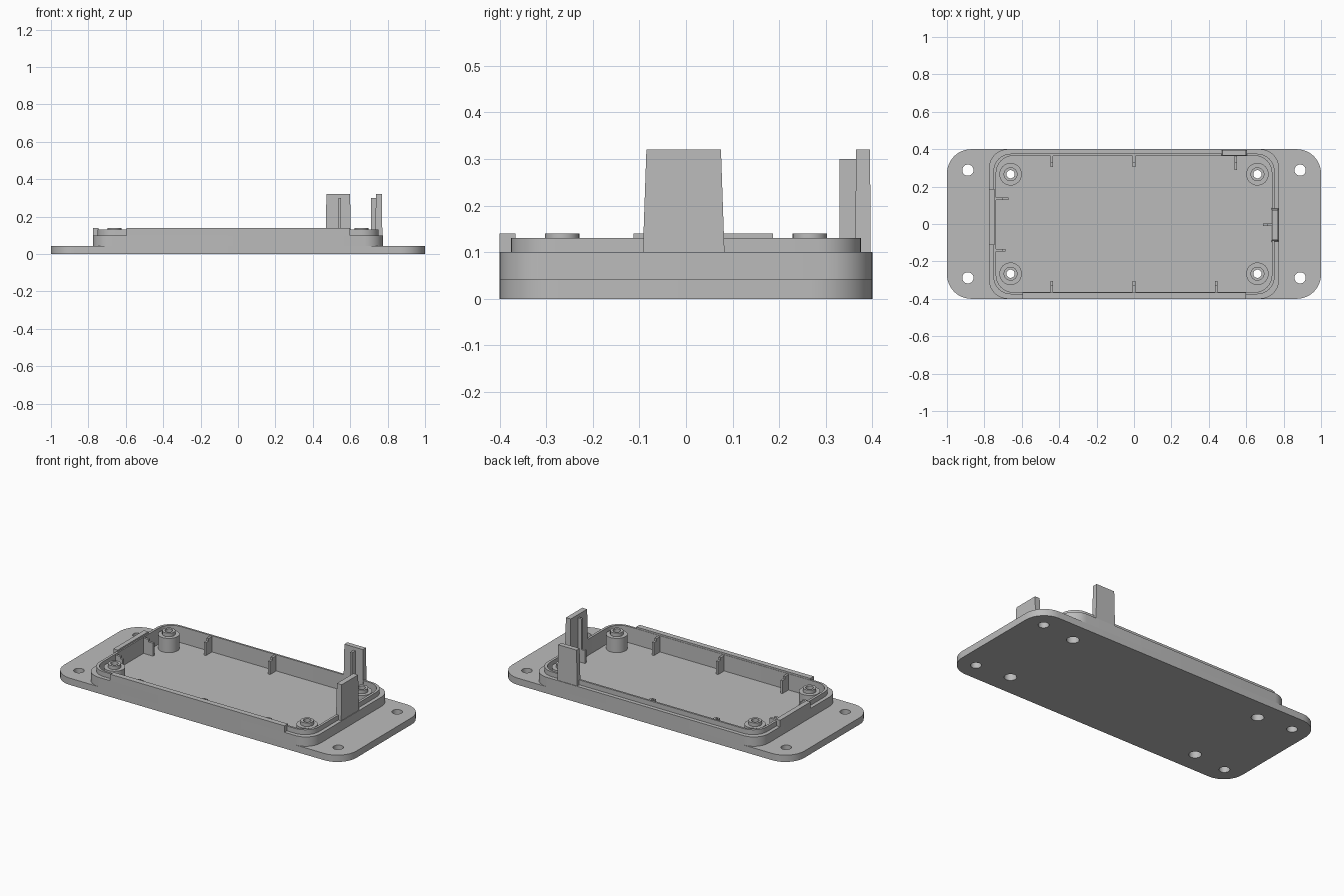
import bpy, bmesh, math

cube = bpy.data.objects.get("Cube")
if cube:
    bpy.data.objects.remove(cube)

grey = bpy.data.materials.new("light_grey_plastic")
grey.use_nodes = True
GREY = (0.5, 0.5, 0.5, 1)
grey.diffuse_color = GREY
grey.node_tree.nodes["Principled BSDF"].inputs["Base Color"].default_value = GREY

FLOOR, FLANGE, LEDGE, LIP, TOP, TAB = 0.03, 0.042, 0.1, 0.13, 0.14, 0.32


def circle(x, y, r, n=32):
    return [(x + r * math.cos(2 * math.pi * i / n), y + r * math.sin(2 * math.pi * i / n))
            for i in range(n)]


def rounded(hx, hy, r, seg=8):
    """Rounded rectangle outline with half sizes hx, hy."""
    pts = []
    for k, (sx, sy) in enumerate([(1, 1), (-1, 1), (-1, -1), (1, -1)]):
        for i in range(seg + 1):
            a = math.pi / 2 * (k + i / seg)
            pts.append((sx * (hx - r) + r * math.cos(a), sy * (hy - r) + r * math.sin(a)))
    return pts


def finish(name, mesh):
    obj = bpy.data.objects.new(name, mesh)
    bpy.context.collection.objects.link(obj)
    mesh.materials.clear()
    mesh.materials.append(grey)
    bpy.ops.object.select_all(action='DESELECT')
    obj.select_set(True)
    bpy.context.view_layer.objects.active = obj
    bpy.ops.object.shade_smooth_by_angle(angle=math.radians(30))
    return obj


def slab(name, loops, z0, z1):
    """Extrude an outline with any number of holes from z0 to z1."""
    curve = bpy.data.curves.new(name, 'CURVE')
    curve.dimensions = '2D'
    curve.fill_mode = 'BOTH'
    curve.extrude = (z1 - z0) / 2
    for loop in loops:
        spline = curve.splines.new('POLY')
        spline.points.add(len(loop) - 1)
        for p, (x, y) in zip(spline.points, loop):
            p.co = (x, y, 0, 1)
        spline.use_cyclic_u = True
    temp = bpy.data.objects.new(name + "_outline", curve)
    bpy.context.collection.objects.link(temp)
    deps = bpy.context.evaluated_depsgraph_get()
    mesh = bpy.data.meshes.new_from_object(temp.evaluated_get(deps))
    bpy.data.objects.remove(temp)
    bm = bmesh.new()
    bm.from_mesh(mesh)
    bmesh.ops.remove_doubles(bm, verts=bm.verts, dist=1e-5)
    bmesh.ops.translate(bm, verts=bm.verts, vec=(0, 0, (z0 + z1) / 2))
    bmesh.ops.recalc_face_normals(bm, faces=bm.faces)
    bm.to_mesh(mesh)
    bm.free()
    return finish(name, mesh)


def block(name, x0, x1, y0, y1, z0, z1, tx=0, ty=0):
    """Box whose top is narrowed by tx, ty on each side."""
    bm = bmesh.new()
    bmesh.ops.create_cube(bm, size=1)
    for v in bm.verts:
        t = v.co.z + 0.5
        v.co.x = (x0 + tx * t) if v.co.x < 0 else (x1 - tx * t)
        v.co.y = (y0 + ty * t) if v.co.y < 0 else (y1 - ty * t)
        v.co.z = z0 + (z1 - z0) * t
    mesh = bpy.data.meshes.new(name)
    bm.to_mesh(mesh)
    bm.free()
    return finish(name, mesh)


def rib(name, x, y, dx, dy, length=0.06, high=LIP - 0.005):
    """Stepped rib starting at a wall point and reaching inwards."""
    for part, a, b, h in (("high", -0.005, 0.035, high), ("low", 0.035, length, 0.11)):
        xs = sorted((x + dx * a, x + dx * b)) if dx else (x - 0.007, x + 0.007)
        ys = sorted((y + dy * a, y + dy * b)) if dy else (y - 0.007, y + 0.007)
        block(f"{name}_{part}", *xs, *ys, FLOOR, h)


CORNERS = [(sx, sy) for sx in (1, -1) for sy in (1, -1)]
inner = rounded(0.737, 0.364, 0.09)

# Mounting flange and tray floor
slab("mounting_flange",
     [rounded(1, 0.4, 0.13, 12), inner] + [circle(0.888 * sx, 0.288 * sy, 0.03) for sx, sy in CORNERS],
     0, FLANGE)
slab("tray_floor", [inner] + [circle(0.66 * sx, 0.266 * sy, 0.035) for sx, sy in CORNERS], 0, FLOOR)

# Tray wall with a thinner lip on top
slab("tray_wall", [rounded(0.775, 0.4, 0.1), inner], FLANGE, LEDGE)
slab("wall_lip", [rounded(0.752, 0.376, 0.095), inner], LEDGE, LIP)

# Raised wall sections
block("raised_front_wall", -0.595, 0.598, -0.4, -0.366, LEDGE, TOP)
block("raised_right_wall", -0.775, -0.745, -0.113, 0.187, LEDGE, TOP)

# Screw bosses
for sx, sy in CORNERS:
    x, y = 0.66 * sx, 0.266 * sy
    name = f"{'back' if sy > 0 else 'front'}_{'left' if sx > 0 else 'right'}_boss"
    slab(name + "_base", [circle(x, y, 0.06), circle(x, y, 0.035)], FLOOR, 0.09)
    slab(name + "_cap", [circle(x, y, 0.06), circle(x, y, 0.022)], 0.09, 0.118)
    slab(name + "_collar", [circle(x, y, 0.037), circle(x, y, 0.022)], 0.118, TOP)

# Stiffening ribs
for i, x in enumerate((-0.44, 0, 0.44)):
    rib(f"front_rib_{i}", x, -0.364, 0, 1)
    if x < 0.4:
        rib(f"back_rib_{i}", x, 0.364, 0, -1)
rib("right_rib_back", -0.737, 0.135, 1, 0, 0.065)
rib("right_rib_front", -0.737, -0.14, 1, 0, 0.05)

# Tall clip tabs with their gussets
block("left_tab", 0.735, 0.772, -0.095, 0.085, FLOOR, TAB, 0.002, 0.01)
block("back_tab", 0.467, 0.605, 0.363, 0.397, FLOOR, TAB, 0.006, 0.002)
rib("left_tab_gusset", 0.747, -0.003, -1, 0, 0.057, 0.3)
rib("back_tab_gusset", 0.543, 0.364, 0, -1, 0.075, 0.3)
